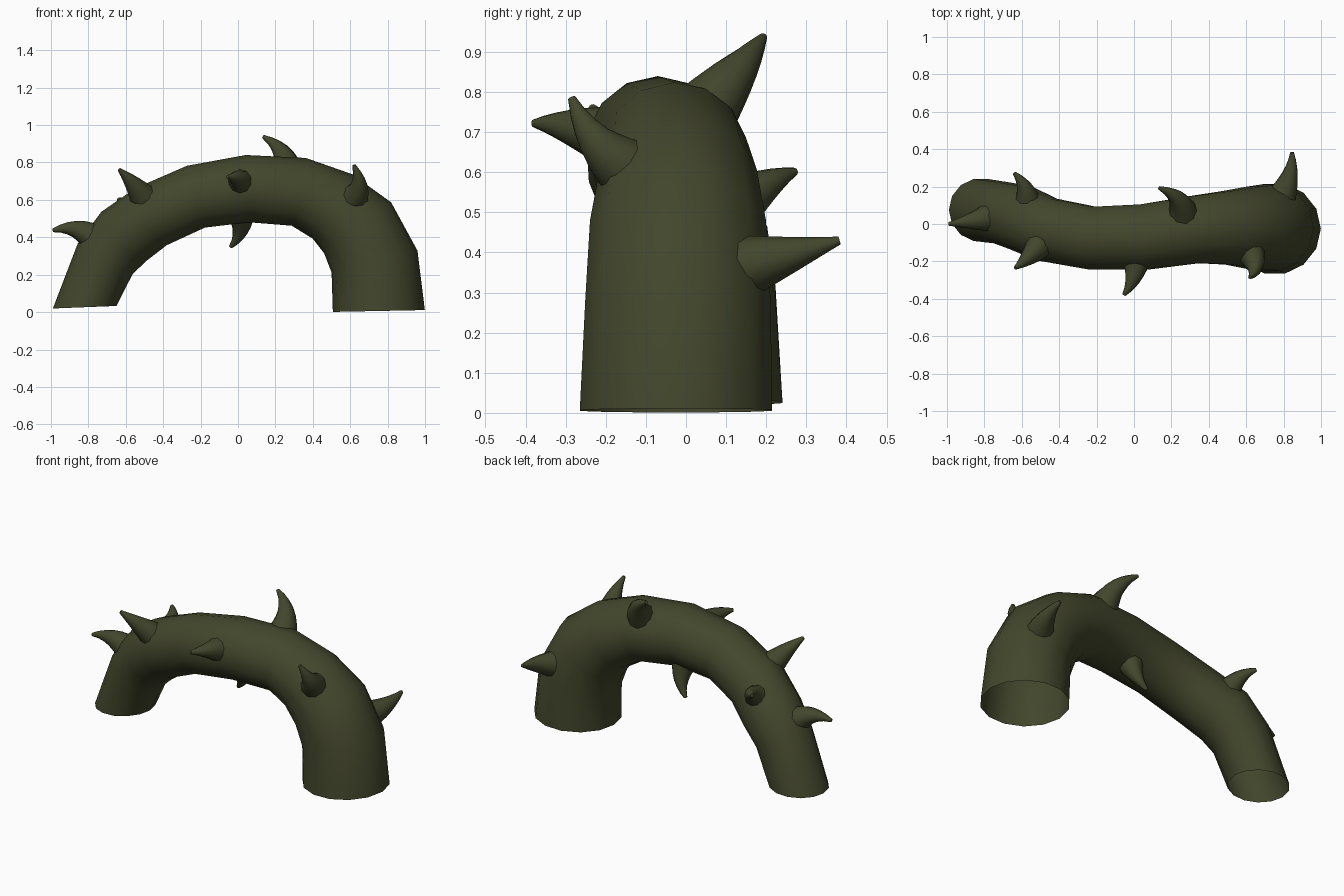
import bpy, bmesh, math
from mathutils import Vector

if "Cube" in bpy.data.objects:
    bpy.data.objects.remove(bpy.data.objects["Cube"])

mat = bpy.data.materials.new("dark_olive")
mat.diffuse_color = (0.056, 0.062, 0.025, 1)
mat.use_nodes = True
mat.node_tree.nodes["Principled BSDF"].inputs["Base Color"].default_value = mat.diffuse_color


def sweep(name, pts, radii, sides, tangents=None, cap=False):
    """Skin circular rings along a path."""
    tangents = tangents or {}
    bm = bmesh.new()
    rings = []
    ref = Vector((0, 1, 0))
    span = (pts[-1] - pts[0]).normalized()
    if abs(span.y) > 0.7:
        ref = Vector((1, 0, 0))
    for i, (p, r) in enumerate(zip(pts, radii)):
        t = tangents.get(i) or pts[min(i + 1, len(pts) - 1)] - pts[max(i - 1, 0)]
        u = t.cross(ref).normalized()
        v = u.cross(t).normalized()
        rings.append([bm.verts.new(p + r * (u * math.cos(a) + v * math.sin(a)))
                      for a in (2 * math.pi * k / sides for k in range(sides))])
    for a, b in zip(rings, rings[1:]):
        for k in range(sides):
            n = (k + 1) % sides
            bm.faces.new((a[k], a[n], b[n], b[k]))
    if cap:
        bm.faces.new(rings[-1])
    bmesh.ops.recalc_face_normals(bm, faces=bm.faces)
    # keep the normals pointing away from the path
    f = bm.faces[0] if not hasattr(bm.faces, "ensure_lookup_table") else (bm.faces.ensure_lookup_table() or bm.faces[0])
    if f.normal.dot(f.calc_center_median() - (pts[0] + pts[1]) / 2) < 0:
        bmesh.ops.reverse_faces(bm, faces=bm.faces)
    me = bpy.data.meshes.new(name)
    bm.to_mesh(me)
    bm.free()
    ob = bpy.data.objects.new(name, me)
    bpy.context.collection.objects.link(ob)
    me.materials.append(mat)
    bpy.ops.object.select_all(action='DESELECT')
    ob.select_set(True)
    bpy.context.view_layer.objects.active = ob
    bpy.ops.object.shade_smooth_by_angle(angle=math.radians(50))
    return ob


# arched stem: centre x, y, z and radius, from thin end to thick end
stem = [(-.82, .075, .026, .17), (-.71, .06, .285, .168), (-.61, .035, .405, .178),
        (-.465, -.03, .51, .174), (-.225, -.075, .617, .172), (.05, -.07, .66, .18),
        (.325, -.03, .643, .185), (.505, -.02, .565, .202), (.64, -.02, .45, .225),
        (.73, -.02, .27, .237), (.753, -.025, .006, .246)]
path = [Vector(s[:3]) for s in stem]
sweep("arched_stem", path, [s[3] for s in stem], 14,
      {0: Vector((-.04, 0, 1)), len(path) - 1: Vector((.02, 0, -1))})


def outward(p):
    """Direction away from the nearest point of the stem's centre line."""
    samples = [a.lerp(b, k / 10) for a, b in zip(path, path[1:]) for k in range(11)]
    return (p - min(samples, key=lambda s: (s - p).length)).normalized()


# hooked thorns: base on the stem, tip
thorns = [((-.79, .03, .41), (-.99, 0, .437)),
          ((-.51, -.12, .62), (-.635, -.235, .762)),
          ((-.57, .14, .53), (-.64, .272, .602)),
          ((.01, -.23, .70), (-.055, -.38, .722)),
          ((.63, -.165, .62), (.62, -.285, .785)),
          ((.80, .165, .37), (.845, .383, .43)),
          ((.26, .08, .79), (.135, .193, .938)),
          ((.02, .0, .50), (-.04, .06, .348))]
for i, (b, tip) in enumerate(thorns):
    b, tip = Vector(b), Vector(tip)
    n = outward(b)
    length = (tip - b).length
    start, mid = b - n * 0.03, b + n * length * 0.5
    pts, radii = [], []
    for k in range(7):
        t = k / 6
        pts.append(start * (1 - t) ** 2 + mid * 2 * t * (1 - t) + tip * t * t)
        radii.append(0.01 + (0.072 if length > .19 else .064) * (1 - t) ** 1.05)
    sweep(f"thorn_{i + 1}", pts, radii, 10, cap=True)
